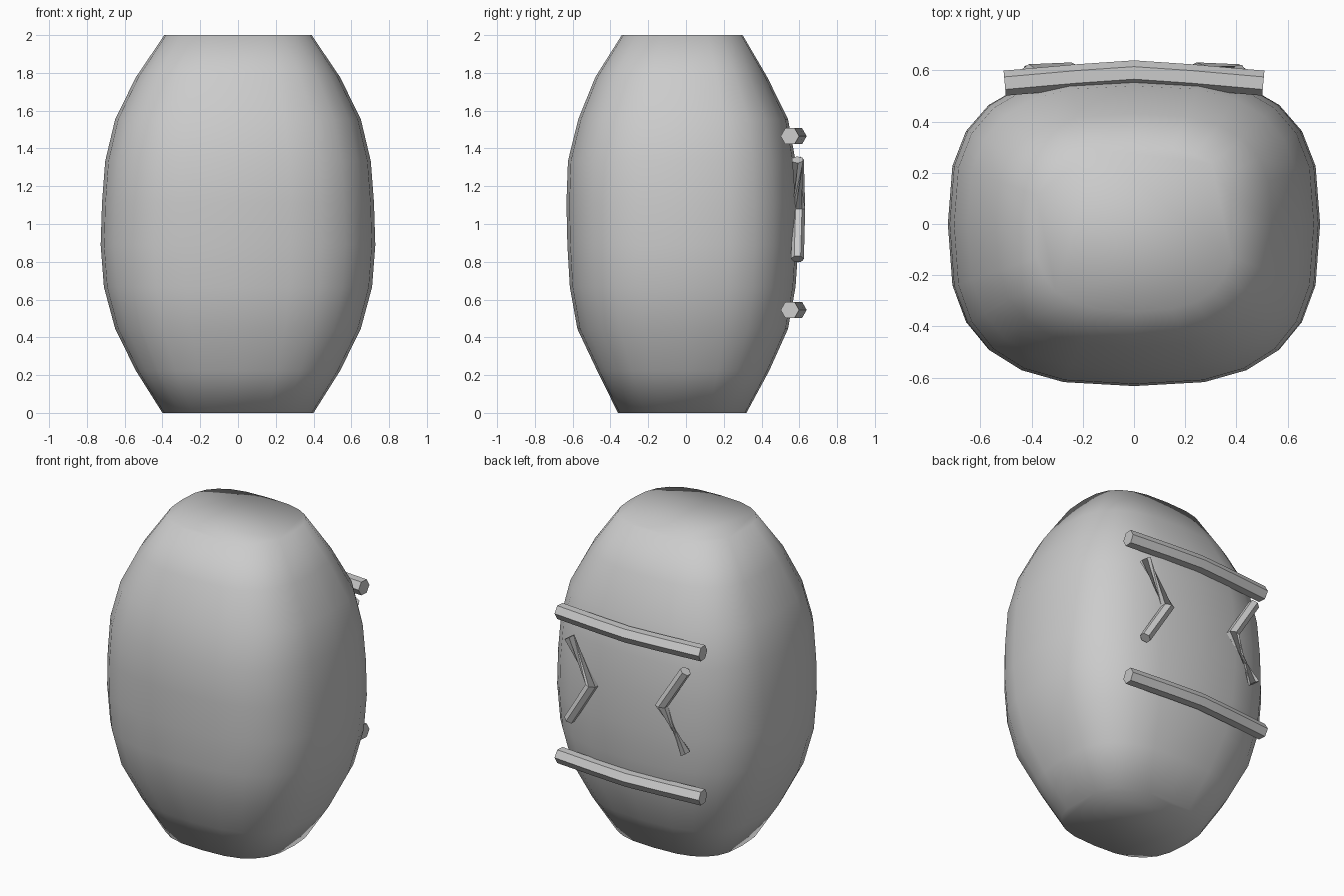
import bpy, bmesh, math
from mathutils import Vector

if "Cube" in bpy.data.objects:
    bpy.data.objects.remove(bpy.data.objects["Cube"])


def finish(bm, name, angle):
    bmesh.ops.recalc_face_normals(bm, faces=bm.faces)
    mesh = bpy.data.meshes.new(name)
    bm.to_mesh(mesh)
    bm.free()
    obj = bpy.data.objects.new(name, mesh)
    bpy.context.collection.objects.link(obj)
    bpy.ops.object.select_all(action='DESELECT')
    obj.select_set(True)
    bpy.context.view_layer.objects.active = obj
    bpy.ops.object.shade_smooth_by_angle(angle=math.radians(angle))
    return obj


def loft(rings, name, angle):
    """Skin a list of closed point rings and cap both ends."""
    bm = bmesh.new()
    vs = [[bm.verts.new(p) for p in ring] for ring in rings]
    n = len(vs[0])
    for a, b in zip(vs, vs[1:]):
        for i in range(n):
            j = (i + 1) % n
            bm.faces.new((a[i], a[j], b[j], b[i]))
    bm.faces.new(vs[0])
    bm.faces.new(vs[-1])
    return finish(bm, name, angle)


def tube(path, radius, name, twists=None, sides=6):
    """Hexagonal rod along a path lying near the XZ plane, optional twist per point."""
    pts = [Vector(p) for p in path]
    twists = twists or [0] * len(pts)
    rings = []
    for k, p in enumerate(pts):
        d0 = (p - pts[max(k - 1, 0)]).normalized()
        d1 = (pts[min(k + 1, len(pts) - 1)] - p).normalized()
        t = (d0 + d1).normalized()
        miter = 1 / max(t.dot(d0), t.dot(d1))
        v = t.cross(Vector((0, 1, 0))).normalized()
        u = v.cross(t).normalized()
        ring = []
        for i in range(sides):
            a = math.tau * i / sides + math.radians(twists[k])
            ring.append(p + u * math.cos(a) * radius + v * math.sin(a) * radius * miter)
        rings.append(ring)
    return loft(rings, name, 50)


# Body: rounded-box barrel; half width, front depth, back depth per level
levels = [(0.40, 0.36, 0.32), (0.54, 0.47, 0.44), (0.65, 0.575, 0.54),
          (0.71, 0.615, 0.58), (0.727, 0.628, 0.595), (0.72, 0.633, 0.595),
          (0.703, 0.625, 0.58), (0.65, 0.57, 0.54), (0.54, 0.48, 0.43),
          (0.39, 0.34, 0.30)]


def body_ring(z, w, front, back, n=24, power=2 / 2.8):
    ring = []
    for i in range(n):
        c, s = math.cos(math.tau * i / n), math.sin(math.tau * i / n)
        x = math.copysign(abs(c) ** power, c) * w if abs(c) > 1e-6 else 0
        y = math.copysign(abs(s) ** power, s) * (back if s > 0 else front) if abs(s) > 1e-6 else 0
        ring.append((x, y, z))
    return ring


loft([body_ring(2 * i / 9, *lv) for i, lv in enumerate(levels)], "body", 180)

# Horizontal bars bowed over the back
for name, z in (("upper_bar", 1.465), ("lower_bar", 0.545)):
    tube([(-0.505, 0.55, z), (-0.22, 0.575, z), (0, 0.59, z),
          (0.22, 0.575, z), (0.505, 0.55, z)], 0.049, name)

# Chevrons pointing inwards, each with one twisted arm
for side, name in ((1, "left_chevron"), (-1, "right_chevron")):
    twists = [0, 0, 155] if side > 0 else [155, 0, 0]
    tube([(side * 0.41, 0.59, 0.815), (side * 0.245, 0.597, 1.08),
          (side * 0.41, 0.59, 1.34)], 0.034, name, twists)
